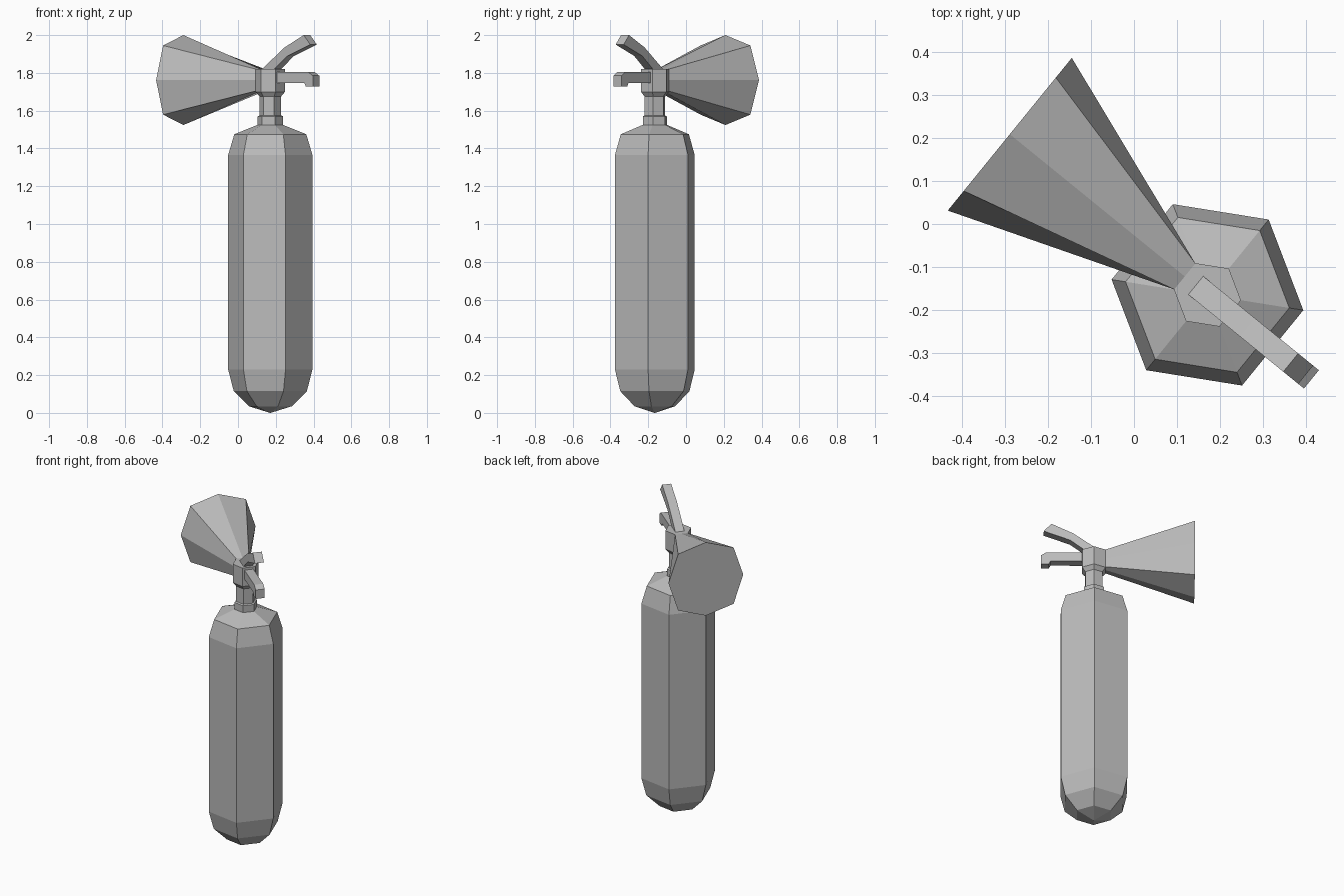
import bpy, bmesh, math
from mathutils import Matrix, Vector

cube = bpy.data.objects.get("Cube")
if cube:
    bpy.data.objects.remove(cube, do_unlink=True)

# One flat grey for everything
grey = bpy.data.materials.new("plain grey")
grey.use_nodes = True
COLOUR = (0.5, 0.5, 0.5, 1)
grey.diffuse_color = COLOUR
grey.node_tree.nodes["Principled BSDF"].inputs["Base Color"].default_value = COLOUR

# Parts are built with levers along local +x, then turned about the tank axis
PLACE = Matrix.Translation((0.171, -0.165, 0)) @ Matrix.Rotation(math.radians(-39.1), 4, "Z")


def finish(name, bm):
    bmesh.ops.remove_doubles(bm, verts=bm.verts, dist=0.0005)
    bmesh.ops.recalc_face_normals(bm, faces=bm.faces)
    mesh = bpy.data.meshes.new(name)
    bm.to_mesh(mesh)
    bm.free()
    mesh.materials.append(grey)
    obj = bpy.data.objects.new(name, mesh)
    obj.matrix_world = PLACE
    bpy.context.collection.objects.link(obj)


def loft(name, rings):
    """Bridge matching rings of points and cap both ends."""
    bm = bmesh.new()
    loops = [[bm.verts.new(p) for p in ring] for ring in rings]
    n = len(loops[0])
    for a, b in zip(loops, loops[1:]):
        for i in range(n):
            j = (i + 1) % n
            bm.faces.new((a[i], a[j], b[j], b[i]))
    bm.faces.new(loops[0])
    bm.faces.new(loops[-1])
    finish(name, bm)


def hexagon(radius, z):
    angles = [math.radians(30 + 60 * i) for i in range(6)]
    return [Vector((radius * math.cos(a), radius * math.sin(a), z)) for a in angles]


def hex_lathe(name, profile):
    loft(name, [hexagon(r, z) for r, z in profile])


def lever(name, profile, half_width=0.0275):
    loft(name, [[Vector((x, y, z)) for x, z in profile] for y in (-half_width, half_width)])


# Tank with rounded bottom and shoulder
hex_lathe("tank", [(0.001, 0), (0.115, 0.035), (0.196, 0.115), (0.226, 0.23),
                   (0.226, 1.365), (0.193, 1.475), (0.068, 1.525)])

# Collar, neck and valve head
hex_lathe("valve", [(0.068, 1.52), (0.068, 1.57), (0.058, 1.575), (0.058, 1.675),
                    (0.079, 1.7), (0.079, 1.82)])

# Squeeze lever above, carrying handle below
lever("squeeze_lever", [(-0.035, 1.82), (0.12, 1.935), (0.25, 2.0),
                        (0.295, 1.95), (0.14, 1.89), (0.05, 1.82)])
lever("carry_handle", [(0.05, 1.805), (0.28, 1.805), (0.312, 1.785), (0.312, 1.727),
                       (0.265, 1.727), (0.255, 1.747), (0.05, 1.747)])


# Discharge horn, from a rectangular root to an eight-sided mouth
def horn_ring(x, side, top, corner_y, corner_z):
    outline = [(0, top), (corner_y, corner_z), (side, 0), (corner_y, -corner_z),
               (0, -top), (-corner_y, -corner_z), (-side, 0), (-corner_y, corner_z)]
    return [Vector((x, y, 1.762 + z)) for y, z in outline]


loft("horn", [horn_ring(-0.068, 0.039, 0.058, 0.039, 0.058),
              horn_ring(-0.593, 0.229, 0.238, 0.17, 0.183)])
